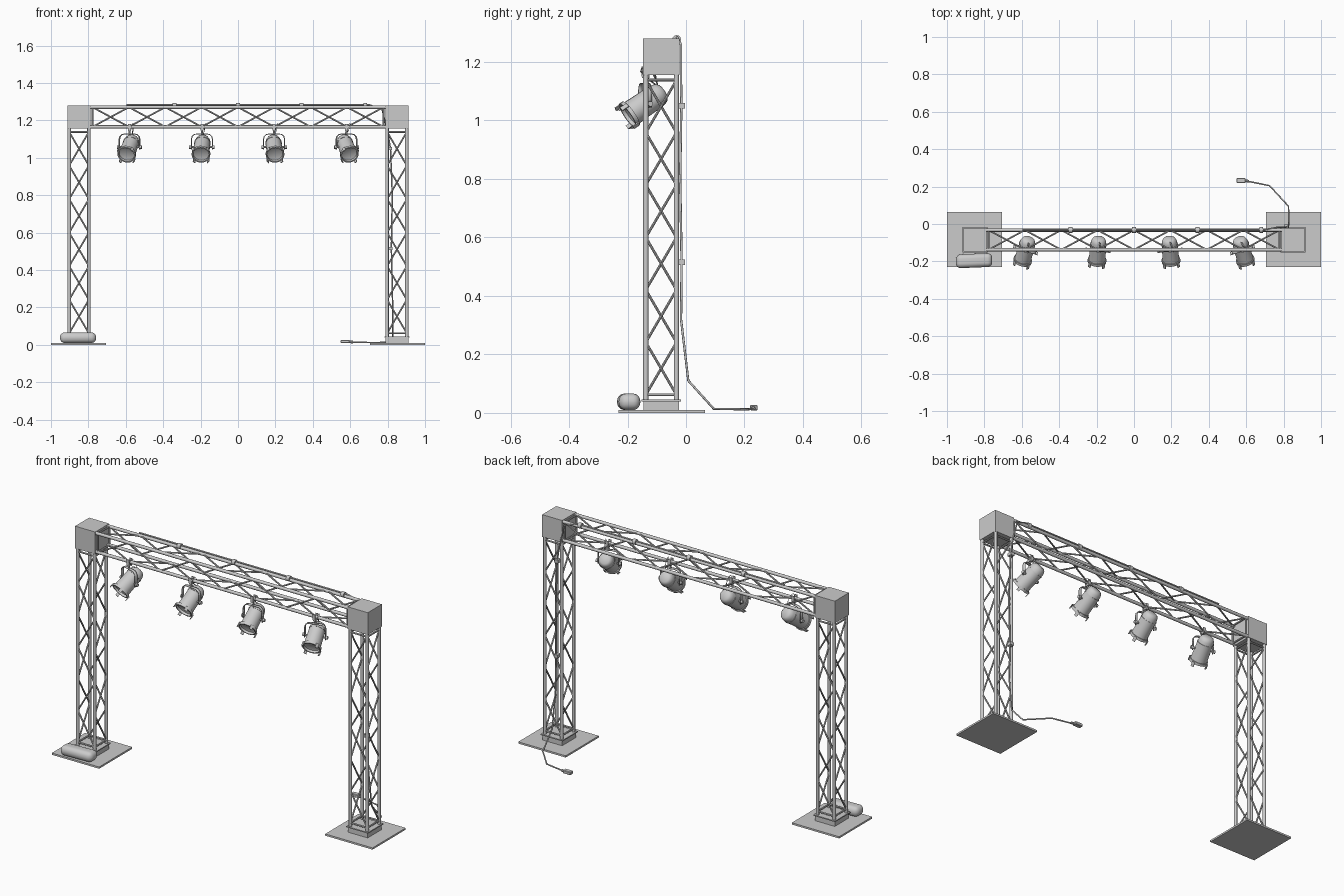
import bpy, bmesh
from math import radians, pi, sin, cos
from mathutils import Vector, Matrix

if "Cube" in bpy.data.objects:
    bpy.data.objects.remove(bpy.data.objects["Cube"])

YC, XC = -0.085, 0.85      # truss centre line
H = 0.0525                 # chord offset from truss centre


def finish(bm, name, mat=None):
    if mat:
        bm.transform(mat)
    bmesh.ops.recalc_face_normals(bm, faces=bm.faces[:])
    me = bpy.data.meshes.new(name)
    bm.to_mesh(me)
    bm.free()
    me.shade_smooth()
    me.set_sharp_from_angle(angle=radians(35))
    ob = bpy.data.objects.new(name, me)
    bpy.context.collection.objects.link(ob)
    return ob


def tube(bm, p, q, r, n=8):
    p, q = Vector(p), Vector(q)
    d = q - p
    m = Matrix.Translation((p + q) / 2) @ d.to_track_quat('Z', 'Y').to_matrix().to_4x4()
    bmesh.ops.create_cone(bm, cap_ends=True, segments=n, radius1=r, radius2=r,
                          depth=d.length, matrix=m)


def box(bm, c, s, rot=Matrix()):
    m = Matrix.Translation(c) @ rot @ Matrix.Diagonal((*s, 1))
    bmesh.ops.create_cube(bm, size=1, matrix=m)


def lathe(bm, profile, n=24):
    # profile of (forward, radius); forward is local -y
    vs = [bm.verts.new((r, -t, 0)) for t, r in profile]
    es = [bm.edges.new(e) for e in zip(vs, vs[1:])]
    bmesh.ops.spin(bm, geom=vs + es, cent=(0, 0, 0), axis=(0, 1, 0),
                   angle=2 * pi, steps=n, use_duplicate=False)
    bmesh.ops.remove_doubles(bm, verts=bm.verts[:], dist=1e-5)


def wire(name, pts, r, res=3):
    cu = bpy.data.curves.new(name, 'CURVE')
    cu.dimensions = '3D'
    cu.bevel_depth, cu.bevel_resolution, cu.use_fill_caps = r, res, True
    sp = cu.splines.new('POLY')
    sp.points.add(len(pts) - 1)
    for a, b in zip(sp.points, pts):
        a.co = (*b, 1)
    ob = bpy.data.objects.new(name, cu)
    bpy.context.collection.objects.link(ob)


def truss(name, length, bays, mat, inset):
    # box truss along local z: four chords, end frames, zigzag lacing
    bm = bmesh.new()
    cs = [(-H, -H), (H, -H), (H, H), (-H, H)]
    lo, hi = inset, length - inset
    for i in range(4):
        a, b = cs[i], cs[(i + 1) % 4]
        tube(bm, (*a, 0), (*a, length), 0.009, 12)
        for z in (lo, hi):
            tube(bm, (*a, z), (*b, z), 0.005)
        step = (hi - lo) / bays
        for k in range(bays):
            s, e = (a, b) if k % 2 else (b, a)
            tube(bm, (*s, lo + k * step), (*e, lo + (k + 1) * step), 0.0045)
    finish(bm, name, mat)


# columns, base plates, sockets and corner blocks
for side, sx in (("left", -1), ("right", 1)):
    x = sx * XC
    truss(side + "_column", 1.12, 6, Matrix.Translation((x, YC, 0.04)), 0.022)
    bm = bmesh.new()
    box(bm, (sx * 0.8525, -0.0825, 0.005), (0.295, 0.295, 0.01))
    finish(bm, side + "_base_plate")
    bm = bmesh.new()
    box(bm, (x, YC, 0.025), (0.122, 0.122, 0.03))
    box(bm, (x, YC, 0.042), (0.136, 0.136, 0.006))
    finish(bm, side + "_base_socket")
    bm = bmesh.new()
    box(bm, (x, YC, 1.218), (0.125, 0.125, 0.125))
    finish(bm, side + "_corner_block")

# horizontal beam
truss("top_beam", 1.58, 8,
      Matrix.Translation((-0.79, YC, 1.218)) @ Matrix.Rotation(pi / 2, 4, 'Y'), 0.012)

# spotlights
CAN = [(-0.078, 0), (-0.077, 0.024), (-0.070, 0.034), (-0.056, 0.040), (-0.04, 0.042),
       (-0.04, 0.044), (-0.034, 0.044), (-0.034, 0.042), (0.045, 0.044), (0.06, 0.045),
       (0.06, 0.050), (0.074, 0.050), (0.074, 0.043), (0.062, 0.042), (0.057, 0.03), (0.055, 0)]
for i, (x, yaw) in enumerate([(-0.58, -16), (-0.193, -5), (0.193, 5), (0.58, 16)], 1):
    base = Matrix.Translation((x, -0.14, 1.057)) @ Matrix.Rotation(radians(yaw), 4, 'Z')
    head = base @ Matrix.Rotation(radians(34), 4, 'X')
    bm = bmesh.new()
    lathe(bm, CAN)
    finish(bm, f"lamp_can_{i}", head)
    # filter clips round the rim
    bm = bmesh.new()
    for k in range(4):
        r = Matrix.Rotation(pi / 4 + k * pi / 2, 4, 'Y')
        box(bm, r @ Vector((0.053, -0.076, 0)), (0.004, 0.026, 0.016), r)
    finish(bm, f"filter_clips_{i}", head)
    # yoke strap swept as a rounded arch, with side knobs
    bm = bmesh.new()
    path = [(0.056, -0.012), (0.056, 0.035)]
    path += [(0.030 + 0.026 * cos(a), 0.044 + 0.026 * sin(a))
             for a in (radians(d) for d in (0, 30, 60, 90))]
    path += [(-px, pz) for px, pz in reversed(path)]
    vs = [bm.verts.new((px, -0.008, pz)) for px, pz in path]
    es = [bm.edges.new(e) for e in zip(vs, vs[1:])]
    ext = bmesh.ops.extrude_edge_only(bm, edges=es)['geom']
    bmesh.ops.translate(bm, vec=(0, 0.016, 0),
                        verts=[v for v in ext if isinstance(v, bmesh.types.BMVert)])
    yoke = finish(bm, f"yoke_{i}", base)
    so = yoke.modifiers.new("thickness", 'SOLIDIFY')
    so.thickness, so.offset = 0.004, 0
    bm = bmesh.new()
    for s in (-1, 1):
        tube(bm, (s * 0.040, 0, 0), (s * 0.060, 0, 0), 0.005)
        tube(bm, (s * 0.058, 0, 0), (s * 0.068, 0, 0), 0.009, 12)
    finish(bm, f"yoke_knobs_{i}", base)
    # hook clamp on the lower front chord
    bm = bmesh.new()
    tube(bm, (0, 0, 0.064), (0, 0, 0.1), 0.005)
    box(bm, (0, 0.002, 0.094), (0.016, 0.026, 0.012))
    for s in (-1, 1):
        box(bm, (0, 0.002 + s * 0.012, 0.109), (0.016, 0.004, 0.03))
    finish(bm, f"hook_clamp_{i}", Matrix.Translation((x, -0.14, 1.057)))
    # safety wire
    wire(f"safety_wire_{i}", [base @ Vector(p) for p in
         [(0, 0.045, 0.06), (0.012, 0.035, 0.095), (0.016, 0.014, 0.122),
          (0.018, -0.006, 0.126), (0.016, -0.012, 0.11), (0.012, 0.01, 0.085),
          (0, 0.045, 0.06)]], 0.0015, 1)

# power cable along the beam, down the right column, and out over the floor
wire("power_cable", [(-0.595, -0.03, 1.284), (0.70, -0.03, 1.284), (0.77, -0.017, 1.26),
                     (0.80, -0.017, 1.14), (0.815, -0.016, 1.05), (0.825, -0.02, 0.80),
                     (0.82, -0.015, 0.515), (0.825, -0.017, 0.32), (0.828, 0.008, 0.11),
                     (0.826, 0.095, 0.014), (0.725, 0.205, 0.012), (0.60, 0.23, 0.014)], 0.004)
bm = bmesh.new()
for x in (-0.34, 0, 0.34, 0.68):
    tube(bm, (x - 0.01, -0.032, 1.277), (x + 0.01, -0.032, 1.277), 0.015, 12)
for x, z in ((0.812, 1.05), (0.815, 0.515)):
    box(bm, (x, -0.017, z), (0.022, 0.028, 0.018))
finish(bm, "cable_clips")

# plug at the cable end
bm = bmesh.new()
box(bm, (0.573, 0.232, 0.018), (0.048, 0.026, 0.018))
bmesh.ops.bevel(bm, geom=bm.edges[:], offset=0.003, segments=1, affect='EDGES')
tube(bm, (0.592, 0.231, 0.016), (0.615, 0.229, 0.015), 0.007)
finish(bm, "plug")

# sandbag on the left base plate
bm = bmesh.new()
box(bm, (0, 0, 0), (0.194, 0.077, 0.056))
bmesh.ops.bevel(bm, geom=bm.edges[:], offset=0.026, segments=5, profile=0.5, affect='EDGES')
for v in bm.verts:    # slight taper and bend along the bag
    t = v.co.x / 0.097
    v.co.y = v.co.y * (1 - 0.08 * t * t) + 0.004 * t
finish(bm, "sandbag", Matrix.Translation((-0.855, -0.196, 0.038)))
